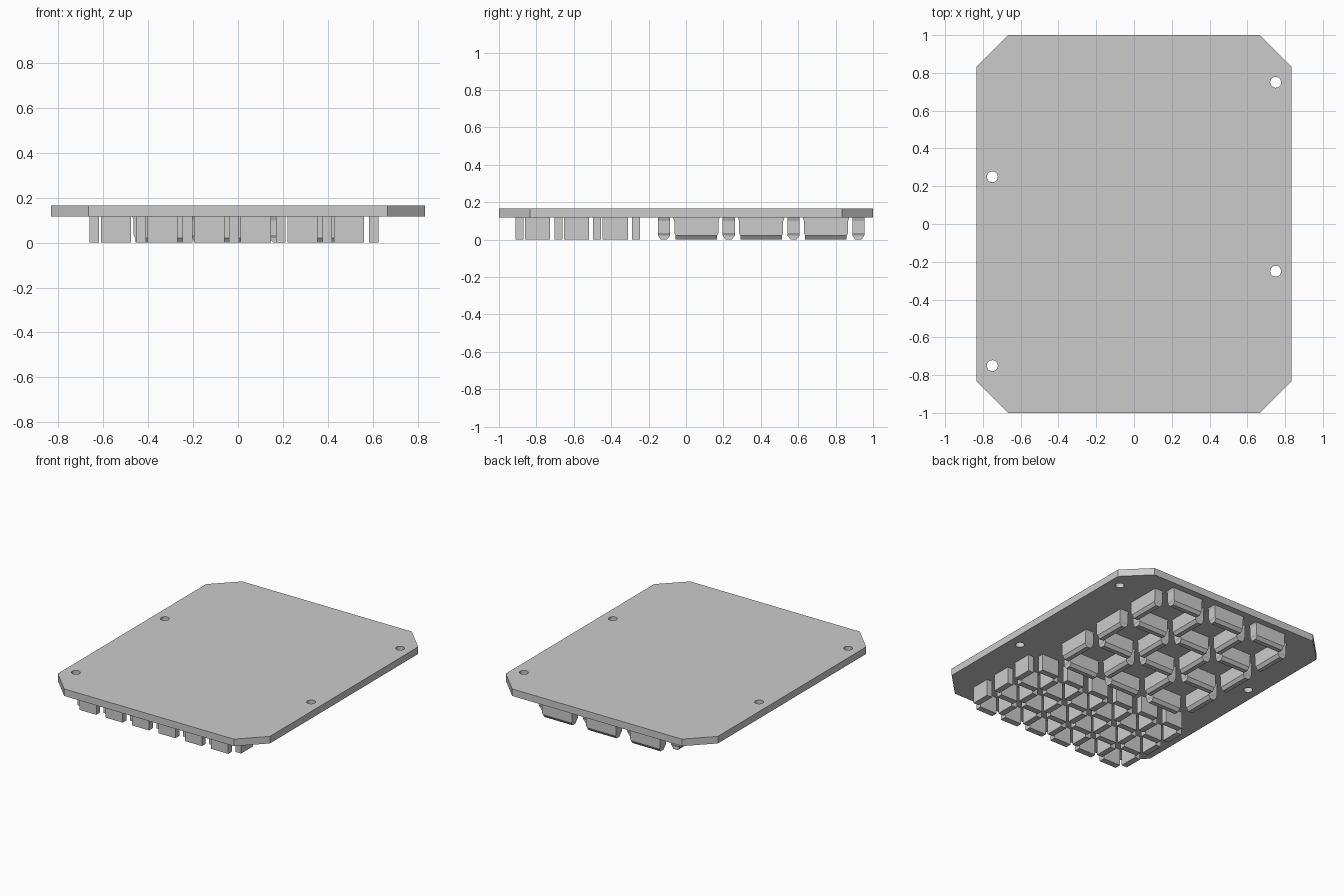
import bpy
import bmesh
import math

cube = bpy.data.objects.get("Cube")
if cube:
    bpy.data.objects.remove(cube, do_unlink=True)

grey = bpy.data.materials.new("light_grey")
grey.use_nodes = True
colour = (0.6, 0.6, 0.6, 1)
grey.diffuse_color = colour
grey.node_tree.nodes["Principled BSDF"].inputs["Base Color"].default_value = colour

TOP, THICK = 0.167, 0.05
UNDER = TOP - THICK


def finish(name, bm):
    mesh = bpy.data.meshes.new(name)
    bm.to_mesh(mesh)
    bm.free()
    mesh.materials.append(grey)
    obj = bpy.data.objects.new(name, mesh)
    bpy.context.collection.objects.link(obj)
    return obj


def loop_edges(bm, points):
    verts = [bm.verts.new((x, y, TOP)) for x, y in points]
    return [bm.edges.new((v, verts[i - 1])) for i, v in enumerate(verts)]


def add_wall(bm, x, y, sections, along_y):
    """Loft stacked rectangles given as (z, half length, half thickness)."""
    rings = []
    for z, a, b in sections:
        if along_y:
            a, b = b, a
        corners = ((-a, -b), (a, -b), (a, b), (-a, b))
        rings.append([bm.verts.new((x + u, y + v, z)) for u, v in corners])
    for low, high in zip(rings, rings[1:]):
        for i in range(4):
            j = (i + 1) % 4
            bm.faces.new((low[i], low[j], high[j], high[i]))
    bm.faces.new(rings[0][::-1])
    bm.faces.new(rings[-1])


def wall_grid(name, x0, y0, pitch, columns, rows, sections, shift=0):
    """Open-cornered square cells: separate walls along every grid line."""
    bm = bmesh.new()
    mid = pitch / 2 + shift
    for i in range(columns + 1):
        for j in range(rows + 1):
            x, y = x0 + i * pitch, y0 + j * pitch
            if i < columns:
                add_wall(bm, x + mid, y, sections, False)
            if j < rows:
                add_wall(bm, x, y + mid, sections, True)
    return finish(name, bm)


# Base plate with clipped corners and four screw holes
bm = bmesh.new()
w, c = 0.834, 0.167
outline = [(w - c, -1), (w, c - 1), (w, 1 - c), (w - c, 1),
           (c - w, 1), (-w, 1 - c), (-w, c - 1), (c - w, -1)]
edges = loop_edges(bm, outline)
for hx, hy in ((0.75, 0.75), (0.75, -0.25), (-0.75, 0.25), (-0.75, -0.75)):
    ring = [math.tau * k / 24 for k in range(24)]
    edges += loop_edges(bm, [(hx + 0.029 * math.cos(t), hy + 0.029 * math.sin(t))
                             for t in ring])
bmesh.ops.triangle_fill(bm, edges=edges, use_beauty=True, normal=(0, 0, 1))
for face in bm.faces:
    face.normal_update()
    if face.normal.z < 0:
        face.normal_flip()
plate = finish("base_plate", bm)
solid = plate.modifiers.new("thickness", "SOLIDIFY")
solid.thickness = THICK
solid.offset = -1

# Small sockets under the front half: plain walls
wall_grid("small_socket_walls", -0.64, -0.89, 0.2075, 6, 3,
          [(0, 0.067, 0.0215), (UNDER, 0.067, 0.0215)], shift=-0.007)

# Large sockets under the back half: chamfered walls with flared ends
wall_grid("large_socket_walls", -0.52, -0.118, 0.3465, 3, 3,
          [(0, 0.111, 0.016), (0.022, 0.111, 0.0325), (0.035, 0.118, 0.0325),
           (0.1, 0.118, 0.0325), (UNDER, 0.124, 0.0325)])
